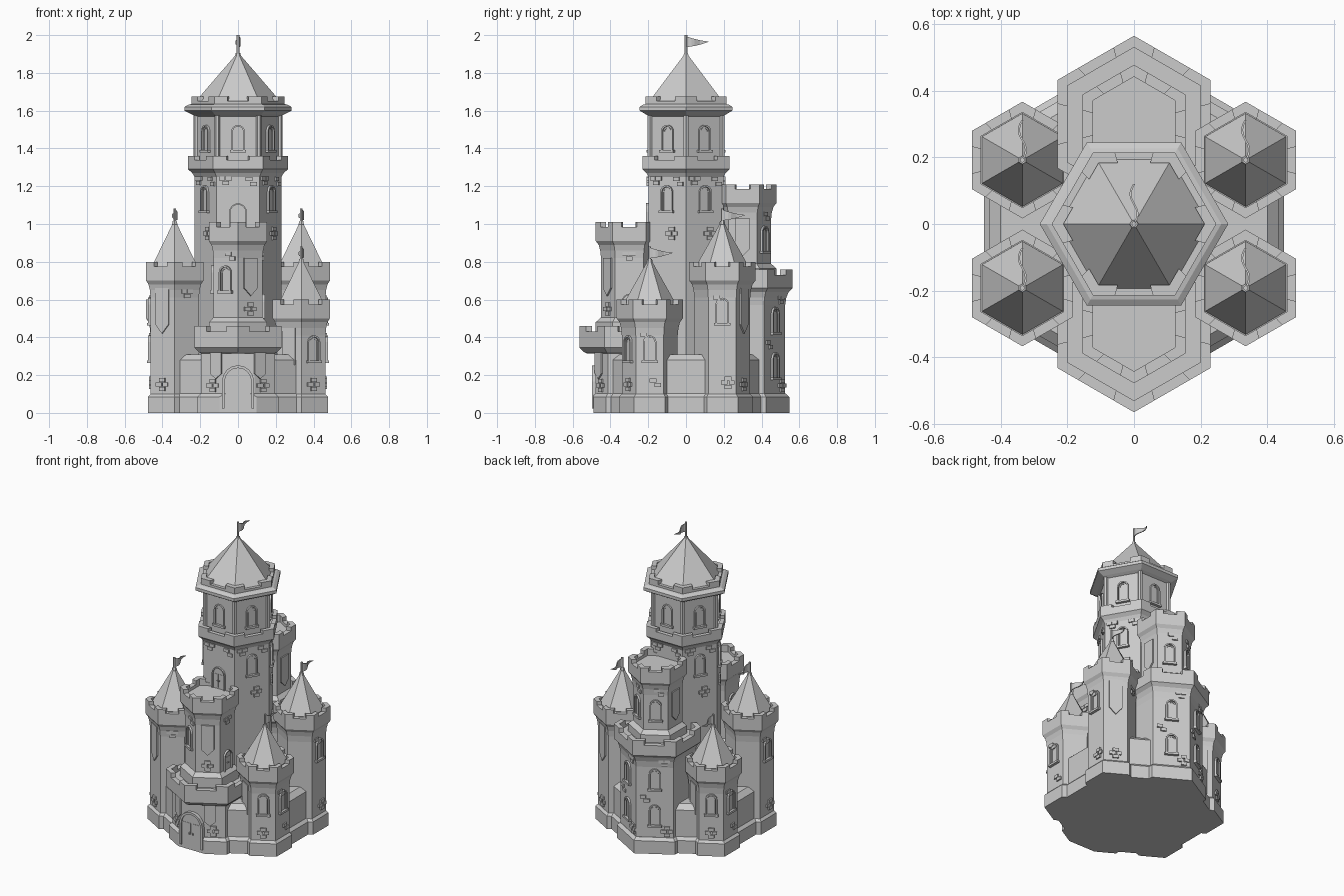
import bpy, bmesh
from math import sin, cos, pi, radians, sqrt
from mathutils import Matrix

if "Cube" in bpy.data.objects:
    bpy.data.objects.remove(bpy.data.objects["Cube"])

AP = sqrt(3) / 2  # hexagon apothem / radius


def finish(bm, name):
    bmesh.ops.recalc_face_normals(bm, faces=bm.faces[:])
    me = bpy.data.meshes.new(name)
    bm.to_mesh(me)
    bm.free()
    return me


def place(name, me, mat=Matrix()):
    ob = bpy.data.objects.new(name, me)
    ob.matrix_world = mat
    bpy.context.collection.objects.link(ob)
    return ob


def loft(bm, loops):
    """Closed solid through equal-length vertex loops."""
    rings = [[bm.verts.new(p) for p in lp] for lp in loops]
    for a, b in zip(rings, rings[1:]):
        for i in range(len(a)):
            j = (i + 1) % len(a)
            bm.faces.new((a[i], a[j], b[j], b[i]))
    bm.faces.new(rings[0][::-1])
    bm.faces.new(rings[-1])


def ring(c, r, z, rot, n=6):
    return [(c[0] + r * cos(radians(rot) + 2 * pi * i / n),
             c[1] + r * sin(radians(rot) + 2 * pi * i / n), z) for i in range(n)]


def hexa(name, c, prof, rot=30, crown=None, cut=None):
    """Hexagonal tower from (radius, z); crown = (top, wall, floor drop, notch) adds a battlement."""
    bm = bmesh.new()
    if crown:
        top, wall, drop, notch = crown
        rc, z0 = prof[-1]
        ri = rc - wall
        prof = prof + [(ri, z0), (ri, top - drop)]
        o, n = ring(c, rc, 0, rot), ring(c, ri, 0, rot)
        for i in range(6):
            j = (i + 1) % 6
            mix = lambda p, q, t: [p[k] + (q[k] - p[k]) * t for k in (0, 1)]
            for t0, t1, h in ((0, .27, top), (.27, .73, top - notch), (.73, 1, top)):
                sq = [mix(o[i], o[j], t0), mix(o[i], o[j], t1), mix(n[i], n[j], t1), mix(n[i], n[j], t0)]
                loft(bm, [[(*p, z0) for p in sq], [(*p, h) for p in sq]])
    loft(bm, [ring(c, r, z, rot) for r, z in prof])
    if cut:
        g = bmesh.ops.bisect_plane(bm, geom=bm.verts[:] + bm.edges[:] + bm.faces[:], plane_co=(0, cut, 0),
                                   plane_no=(0, -1, 0), clear_outer=True)['geom_cut']
        bmesh.ops.edgenet_fill(bm, edges=[e for e in g if isinstance(e, bmesh.types.BMEdge)])
    return place(name, finish(bm, name))


def plinth(name, c, r, cut=None):
    hexa(name, c, [(r, 0), (r, .085), (r - .02, .103)], cut=cut)


def cove(r, top, big, h=.1):
    """Curved corbel widening from r to big below a crown."""
    d = big - r
    return [(r, top - h - .09), (r + d * .15, top - h - .05), (r + d * .45, top - h - .02), (big, top - h)]


# ---- wall details, modelled facing -y with x sideways ----
def arch(w, h, z=0, n=8):
    return [(-w, z)] + [(-w * cos(pi * i / n), h - w + w * sin(pi * i / n)) for i in range(n + 1)] + [(w, z)]


def prism(bm, pts, d, back=.01):
    loft(bm, [[(x, back, z) for x, z in pts], [(x, -d, z) for x, z in pts]])


def rect(bm, x, z, w, h, d):
    prism(bm, [(x - w / 2, z - h / 2), (x + w / 2, z - h / 2), (x + w / 2, z + h / 2), (x - w / 2, z + h / 2)], d)


def frame(bm, w, h, t, d):
    a, b = arch(w, h), arch(w - t, h - t)
    for i in range(len(a) - 1):
        prism(bm, [a[i], a[i + 1], b[i + 1], b[i]], d)


def window():
    bm = bmesh.new()
    frame(bm, .036, .14, .009, .012)
    frame(bm, .024, .127, .006, .006)
    prism(bm, arch(.03, .13), .002)
    rect(bm, 0, 0, .086, .014, .018)
    return finish(bm, 'window')


def door(w, h):
    bm = bmesh.new()
    frame(bm, w, h, w * .17, .012)
    prism(bm, arch(w * .9, h * .95), .003)
    for s in (-1, 1):
        rect(bm, s * w * .38, h * .36, w * .62, h * .62, .005)
        rect(bm, s * w * .15, h * .38, w * .1, w * .14, .012)
    return finish(bm, 'door')


def banner(w, h):
    bm = bmesh.new()
    prism(bm, [(-w, 0), (-w, -h * .8), (0, -h), (w, -h * .8), (w, 0)], .009)
    return finish(bm, 'banner')


def stones(cells):
    bm = bmesh.new()
    for x, z, w in cells:
        rect(bm, x, z, w, .021, .009)
    return finish(bm, 'stones')


WIN, BAN, SHORT = window(), banner(.04, .24), banner(.034, .14)
CROSS = stones([(0, .023, .036), (-.02, 0, .036), (.02, 0, .028), (0, -.023, .036)])
PAIR = stones([(-.012, .012, .036), (.012, -.012, .036)])
TRIO = stones([(-.02, .012, .03), (.016, .012, .034), (0, -.012, .036)])


def on(c, r, ang, z, me, name=None, u=0, ap=None):
    """Hang a detail on the tower face whose normal points at ang degrees."""
    m = (Matrix.Translation((c[0], c[1], z)) @ Matrix.Rotation(radians(ang + 90), 4, 'Z')
         @ Matrix.Translation((u, -(ap or r * AP), 0)))
    place(name or me.name, me, m)


def spire(name, c, r, z, tip, rot):
    """Pointed roof with collar, pole and waving pennant."""
    hexa(name + '_roof', c, [(r, z), (.008, tip)], rot)
    hexa(name + '_collar', c, [(.012, tip - .02), (.016, tip - .01), (.012, tip + .005)], rot)
    p = tip + (.1 if rot == 0 else .072)
    hexa(name + '_pole', c, [(.008, tip - .01), (.008, p)], rot)
    bm = bmesh.new()
    cols = []
    for i in range(9):
        t = i / 8
        x, y = c[0] + .011 * sin(t * 2 * pi), c[1] + .12 * t
        mid, hh = p - .035 - .004 * sin(t * pi), .028 * (1 - t) + .001
        cols.append([(x - .003, y, mid - hh), (x + .003, y, mid - hh), (x + .003, y, mid + hh), (x - .003, y, mid + hh)])
    loft(bm, cols)
    place(name + '_flag', finish(bm, name + '_flag'))


O, F, B = (0, 0), (0, -.3), (0, .3)

# Curtain wall and foundations
plinth('curtain_plinth', O, .52, -.485)
hexa('curtain_wall', O, [(.5, .05), (.5, .28), (.463, .31)], cut=-.47)
plinth('gate_plinth', F, .247, -.49)
plinth('rear_plinth', B, .247)

# Gatehouse with balcony and upper front tower
hexa('gatehouse', F, [(.225, .05), (.225, .33)], cut=-.475)
hexa('gate_balcony', F, [(.225, .315), (.24, .322), (.265, .345)], crown=(.46, .035, .045, .03))
hexa('front_tower', F, [(.178, .4), (.178, .48), (.15, .505)] + cove(.15, 1.01, .178), crown=(1.01, .036, .045, .025))
on(F, 0, -90, .022, door(.085, .23), 'gate_door', ap=.186)
for a in (-120, -60):
    on(F, .225, a, .32, SHORT, u=.02 if a == -60 else -.02)
    on(F, .225, a, .145, CROSS, u=.04 if a == -60 else -.04)
on(F, .15, -120, .64, WIN)
on(F, .15, -60, .82, banner(.04, .2))
on(F, .15, -60, .55, CROSS)
on(F, .15, -120, .83, PAIR, u=.03)
on(F, .15, 0, .83, TRIO)
on(F, .15, 0, .5, door(.04, .13), 'balcony_door')
on(F, .15, 180, .64, WIN)

# Rear tower, two stages
hexa('rear_lower_tower', B, [(.225, .05)] + cove(.225, .76, .265), crown=(.76, .035, .045, .03))
hexa('rear_upper_tower', B, [(.178, .7), (.178, .765), (.15, .79)] + cove(.15, 1.21, .178), crown=(1.21, .036, .045, .025))
for a in (60, 120):
    for z in (.18, .42):
        on(B, .225, a, z, WIN)
    on(B, .225, a, .145, CROSS, u=.075)
    on(B, .225, a, .36, PAIR, u=-.06)
    on(B, .225, a, .6, TRIO, u=.06)
    on(B, .15, a, .85, WIN)
    on(B, .15, a, 1.04, PAIR, u=.02)
for a in (0, 180):
    on(B, .15, a, 1.03, banner(.04, .2))

# Four corner towers, tall and short on opposite diagonals
for sx in (-1, 1):
    for sy in (-1, 1):
        tall = sx * sy > 0
        top = .8 if tall else .6
        c = (.335 * sx, .192 * sy)
        nm = ('back' if sy > 0 else 'front') + ('_right' if sx > 0 else '_left')
        plinth(nm + '_plinth', c, .164)
        hexa(nm + '_tower', c, [(.148, .05)] + cove(.148, top, .175), crown=(top, .032, .03, .025))
        spire(nm, c, .14, top - .025, top + .21, 30)
        side = 0 if sx > 0 else 180
        outer = sy * (60 if sx > 0 else 120)
        inner = sy * (120 if sx > 0 else 60)
        on(c, .148, side, .47 if tall else .27, WIN)
        on(c, .148, side, .16, CROSS if tall else PAIR, u=.03)
        on(c, .148, side, top - .2, PAIR, u=-.02)
        if tall:
            on(c, .148, outer, .66, BAN)
            on(c, .148, inner, .63, TRIO)
            on(c, .148, outer, .15, CROSS)
        else:
            on(c, .148, outer, .27, WIN)
            on(c, .148, inner, .45, BAN)
            on(c, .148, outer, .15, CROSS)
            on(c, .148, inner, .15, TRIO)

# Central keep
hexa('keep', O, [(.23, .02), (.23, 1.25), (.242, 1.27), (.265, 1.29), (.265, 1.3)], 0, crown=(1.36, .03, .03, .02))
hexa('keep_upper_room', O, [(.222, 1.3), (.222, 1.57), (.245, 1.58), (.283, 1.6), (.283, 1.62), (.262, 1.632), (.247, 1.635)],
     0, crown=(1.675, .035, .03, .025))
for x, y, z in ring(O, .22, 0, 0):
    hexa('keep_corner_post', (x, y), [(.015, 1.32), (.015, 1.59)], 0)
spire('keep', O, .228, 1.645, 1.9, 0)
for k in range(6):
    a = 30 + 60 * k
    on(O, .222, a, 1.385, WIN)
    if a not in (90, 270):
        on(O, .23, a, 1.065, WIN)
        on(O, .23, a, .95, CROSS, u=.03)
    on(O, .23, a, 1.23, TRIO, u=-.065)
    on(O, .23, a, 1.225, PAIR, u=.07)
on(O, .23, -90, .965, door(.047, .145), 'keep_door')
